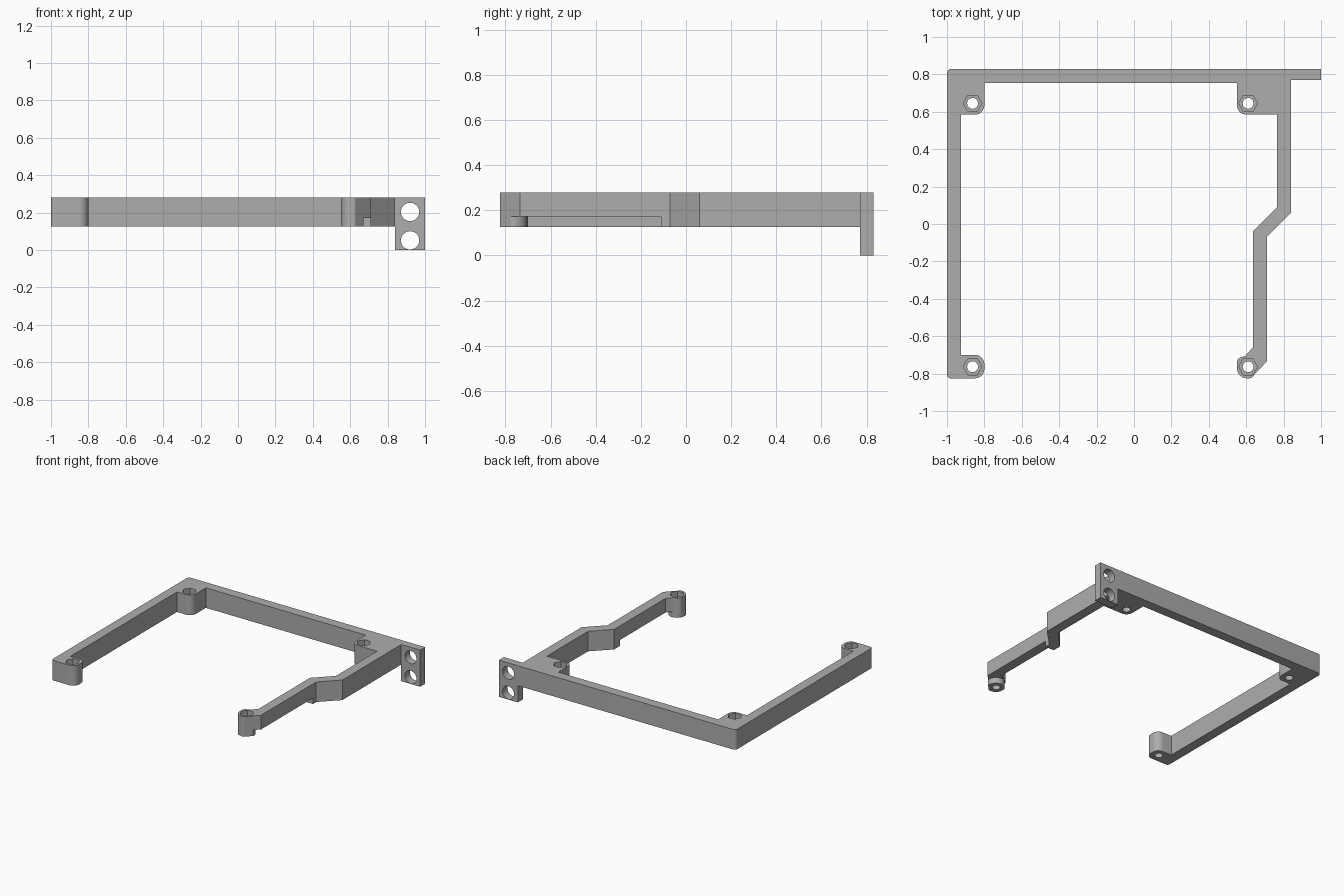
import bpy, bmesh, math
from mathutils import Vector

cube = bpy.data.objects.get("Cube")
if cube:
    bpy.data.objects.remove(cube, do_unlink=True)

BOTTOM, TOP = 0.127, 0.28

grey = bpy.data.materials.new("plain grey")
grey.use_nodes = True
colour = (0.42, 0.42, 0.42, 1)
grey.diffuse_color = colour
grey.node_tree.nodes["Principled BSDF"].inputs["Base Color"].default_value = colour


def fillet(points, steps=8):
    """Round each (x, y, radius) corner of a closed outline."""
    out = []
    for i, (x, y, r) in enumerate(points):
        p = Vector((x, y))
        if r == 0:
            out.append(p)
            continue
        a = (Vector(points[i - 1][:2]) - p).normalized()
        b = (Vector(points[(i + 1) % len(points)][:2]) - p).normalized()
        half = a.angle(b) / 2
        centre = p + (a + b).normalized() * r / math.sin(half)
        start = p + a * r / math.tan(half) - centre
        end = p + b * r / math.tan(half) - centre
        sweep = start.angle_signed(end)
        for k in range(steps + 1):
            t = -sweep * k / steps
            c, s = math.cos(t), math.sin(t)
            out.append(centre + Vector((start.x * c - start.y * s, start.x * s + start.y * c)))
    return out


def prism(name, outline, z0, z1):
    bm = bmesh.new()
    face = bm.faces.new([bm.verts.new((p[0], p[1], z0)) for p in outline])
    top = bmesh.ops.extrude_face_region(bm, geom=[face])["geom"]
    bmesh.ops.translate(bm, vec=(0, 0, z1 - z0),
                        verts=[v for v in top if isinstance(v, bmesh.types.BMVert)])
    bmesh.ops.recalc_face_normals(bm, faces=bm.faces)
    mesh = bpy.data.meshes.new(name)
    bm.to_mesh(mesh)
    bm.free()
    mesh.materials.append(grey)
    ob = bpy.data.objects.new(name, mesh)
    bpy.context.collection.objects.link(ob)
    return ob


def ring(x, y, r, sides):
    return [(x + r * math.cos(math.tau * k / sides), y + r * math.sin(math.tau * k / sides))
            for k in range(sides)]


def cut(target, cutter):
    cutter.hide_render = True
    mod = target.modifiers.new("cut", "BOOLEAN")
    mod.operation = "DIFFERENCE"
    mod.solver = "EXACT"
    mod.object = cutter
    bpy.context.view_layer.objects.active = target
    bpy.ops.object.modifier_apply(modifier=mod.name)
    bpy.data.objects.remove(cutter, do_unlink=True)


# Open frame: right arm, back bar and stepped left arm with four screw bosses
outline = [
    (-1, 0.83, 0.025), (-1, -0.825, 0.02), (-0.8, -0.825, 0.05), (-0.8, -0.7, 0.05),
    (-0.925, -0.7, 0), (-0.925, 0.585, 0), (-0.8, 0.585, 0.05), (-0.8, 0.755, 0),
    (0.55, 0.755, 0), (0.55, 0.585, 0.05), (0.765, 0.585, 0), (0.765, 0.09, 0),
    (0.635, -0.04, 0), (0.635, -0.66, 0), (0.595, -0.705, 0), (0.55, -0.72, 0.03),
    (0.55, -0.825, 0.055), (0.625, -0.825, 0.015), (0.71, -0.735, 0), (0.71, -0.07, 0),
    (0.84, 0.06, 0), (0.84, 0.83, 0),
]
frame = prism("bracket_frame", fillet(outline), BOTTOM, TOP)

# Clearance under the left arm, leaving the round boss at full height
clearance = prism("arm_clearance", [(0.5, -0.9), (0.8, -0.9), (0.8, -0.11), (0.5, -0.11)],
                  0.05, 0.172)
cut(clearance, prism("boss_keeper", ring(0.61, -0.765, 0.0615, 48), 0, 0.3))
cut(frame, clearance)

# Screw holes with hexagonal nut pockets
for x in (-0.863, 0.61):
    for y in (-0.763, 0.645):
        cut(frame, prism("screw_hole", ring(x, y, 0.029, 32), 0, 0.4))
        cut(frame, prism("nut_pocket", ring(x, y, 0.05, 6), 0.215, 0.4))

# Hanging tab with two cross holes
tab = prism("mounting_tab", [(0.84, 0.77), (1, 0.77), (1, 0.83), (0.84, 0.83)], 0, TOP)
for z in (0.052, 0.204):
    drill = prism("tab_hole", ring(0, 0, 0.049, 40), -0.1, 0.1)
    drill.rotation_euler.x = math.pi / 2
    drill.location = (0.92, 0.8, z)
    bpy.context.view_layer.update()
    cut(tab, drill)

# Smooth curved walls, keep the corners crisp
bpy.ops.object.select_all(action="DESELECT")
for ob in (frame, tab):
    ob.select_set(True)
bpy.context.view_layer.objects.active = frame
bpy.ops.object.shade_smooth_by_angle(angle=math.radians(30))
